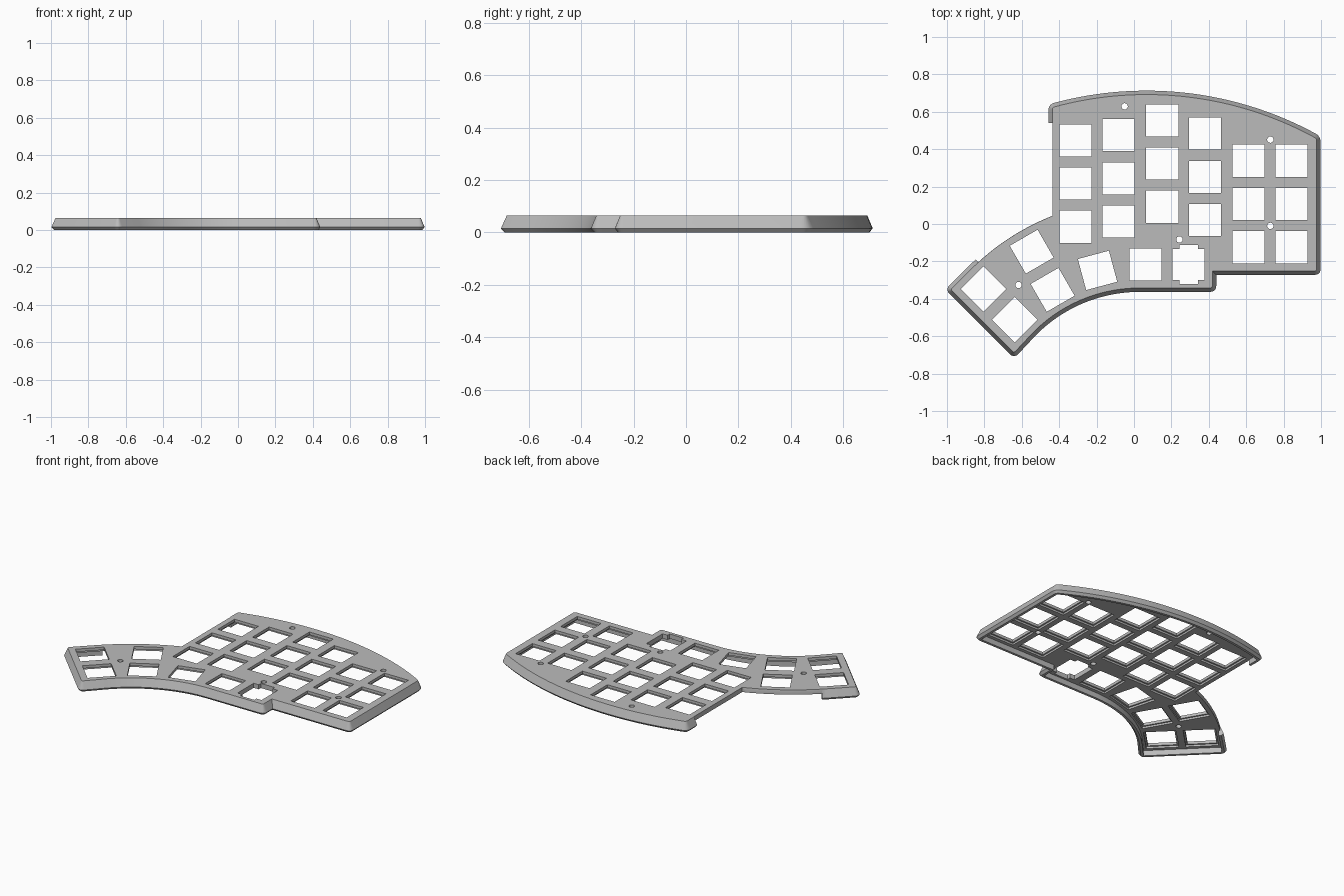
import bpy, bmesh, math
from mathutils import Vector, Matrix

if "Cube" in bpy.data.objects:
    bpy.data.objects.remove(bpy.data.objects["Cube"])

TOP, WIDE, CEIL = 0.065, 0.015, 0.035     # plate top, widest level, underside of plate
THUMB = Vector((0.03, -1.143))            # centre of the thumb fan

grey = bpy.data.materials.new("light grey")
grey.use_nodes = True
grey.diffuse_color = (0.5, 0.5, 0.5, 1)
grey.node_tree.nodes["Principled BSDF"].inputs["Base Color"].default_value = (0.5, 0.5, 0.5, 1)


def arc(centre, r, a0, a1, n):
    steps = [math.radians(a0 + (a1 - a0) * i / n) for i in range(n + 1)]
    return [centre + r * Vector((math.cos(a), math.sin(a))) for a in steps]


def inset(points, d):
    """Mitred inward offset of a counter-clockwise polygon."""
    out = []
    for i, p in enumerate(points):
        u = (p - points[i - 1]).normalized()
        v = (points[(i + 1) % len(points)] - p).normalized()
        nu, nv = Vector((-u.y, u.x)), Vector((-v.y, v.x))
        out.append(p + (nu + nv) * d / (1 + nu.dot(nv)))
    return out


def fillet(points, corners, r, n=5):
    """Round the listed corners with quadratic blends."""
    out = []
    for i, p in enumerate(points):
        if i not in corners:
            out.append(p)
            continue
        a = p + (points[i - 1] - p).normalized() * r
        b = p + (points[(i + 1) % len(points)] - p).normalized() * r
        for k in range(n + 1):
            t = k / n
            out.append(a * (1 - t) ** 2 + p * 2 * t * (1 - t) + b * t ** 2)
    return out


def loft(name, stacks):
    """Closed solids; each stack is a list of (outline, z) from bottom to top."""
    bm = bmesh.new()
    for stack in stacks:
        rings = [[bm.verts.new((p.x, p.y, z)) for p in pts] for pts, z in stack]
        n = len(rings[0])
        bm.faces.new(rings[0][::-1])
        bm.faces.new(rings[-1])
        for lo, hi in zip(rings, rings[1:]):
            for i in range(n):
                j = (i + 1) % n
                bm.faces.new((lo[i], lo[j], hi[j], hi[i]))
    bmesh.ops.recalc_face_normals(bm, faces=bm.faces)
    mesh = bpy.data.meshes.new(name)
    bm.to_mesh(mesh)
    bm.free()
    mesh.materials.append(grey)
    ob = bpy.data.objects.new(name, mesh)
    bpy.context.collection.objects.link(ob)
    return ob


def cut(target, outlines, z0, z1):
    cutter = loft("cutter", [[(o, z0), (o, z1)] for o in outlines])
    cutter.hide_render = True
    mod = target.modifiers.new("cut", 'BOOLEAN')
    mod.operation, mod.solver, mod.object = 'DIFFERENCE', 'EXACT', cutter
    bpy.context.view_layer.objects.active = target
    bpy.ops.object.modifier_apply(modifier=mod.name)
    bpy.data.objects.remove(cutter)


def square(x, y, angle, size):
    rot = Matrix.Rotation(math.radians(angle), 2)
    h = size / 2
    return [Vector((x, y)) + rot @ Vector(c) for c in ((-h, -h), (h, -h), (h, h), (-h, h))]


# Outline at the widest level, counter-clockwise
outline, corners = [], []


def add(points, rounded=False):
    if rounded:
        corners.append(len(outline))
    outline.extend(Vector(p) for p in points)


add([(-0.458, 0.64)], True)
add(arc(THUMB, 1.295, 112.1, 135, 16))
add([(-1.01, -0.35)], True)
add([(-0.641, -0.719)], True)
add(arc(THUMB, 0.78, 135, 90, 28))
add([(0.44, -0.363)], True)
add([(0.44, -0.272)])
add([(0.998, -0.272)], True)
add([(0.998, 0.47)], True)
add(arc(Vector((0.067, -1.182)), 1.895, 61.6, 105, 40))


def ring(d):
    return fillet(inset(outline, d), corners, max(0.034 - d, 0.008))


# Shell with sloped skirt, hollow below
case = loft("keyboard_case", [[(ring(0.013), 0), (ring(0), WIDE), (ring(0.021), TOP)]])
cut(case, [ring(0.029)], -0.1, CEIL)


# Open side with no skirt: plate edge only
def open_side(x, r):
    return ([Vector((x, 0.54))] + arc(THUMB, r, 90 + math.degrees(math.asin((THUMB.x - x) / r)), 132.6, 16)
            + [THUMB + (arc(THUMB, 1.4, 132.6, 133, 1)[0] - THUMB), Vector((-0.925, 0.54))])


cut(case, [open_side(-0.435, 1.275)], -0.1, 0.2)
cut(case, [open_side(-0.405, 1.245)], -0.1, CEIL)

# Switch openings: columns, then the thumb fan
columns = [(-0.312, 0.447), (-0.083, 0.475), (0.151, 0.554),
           (0.38, 0.483), (0.612, 0.338), (0.842, 0.338)]
keys = [(x, y - 0.231 * row, 0) for x, y in columns for row in range(3)]
keys += [(0.061, -0.216, 0), (-0.195, -0.248, 15), (-0.547, -0.148, 30),
         (-0.435, -0.352, 30), (-0.804, -0.347, 45), (-0.638, -0.512, 45)]
cut(case, [square(*k, 0.192) for k in keys], -0.1, 0.047)
cut(case, [square(*k, 0.172) for k in keys], -0.1, 0.2)

# Stepped opening for the rotary knob
w, h, n = 0.086, 0.105, 0.05
quarter = [(w, h - 0.022), (n, h - 0.022), (n, h)]
knob = []
for sx, sy in ((1, 1), (-1, 1), (-1, -1), (1, -1)):
    part = quarter if sx * sy > 0 else quarter[::-1]
    knob += [Vector((0.292 + sx * x, -0.216 + sy * y)) for x, y in part]
cut(case, [knob], -0.1, 0.2)

# Screw holes
screws = [(-0.05, 0.629), (0.729, 0.451), (0.729, -0.01), (0.243, -0.083), (-0.617, -0.326)]
cut(case, [arc(Vector(s), 0.017, 0, 345, 23) for s in screws], -0.1, 0.2)

bpy.ops.object.select_all(action='DESELECT')
case.select_set(True)
bpy.context.view_layer.objects.active = case
bpy.ops.object.shade_smooth_by_angle(angle=math.radians(25))
